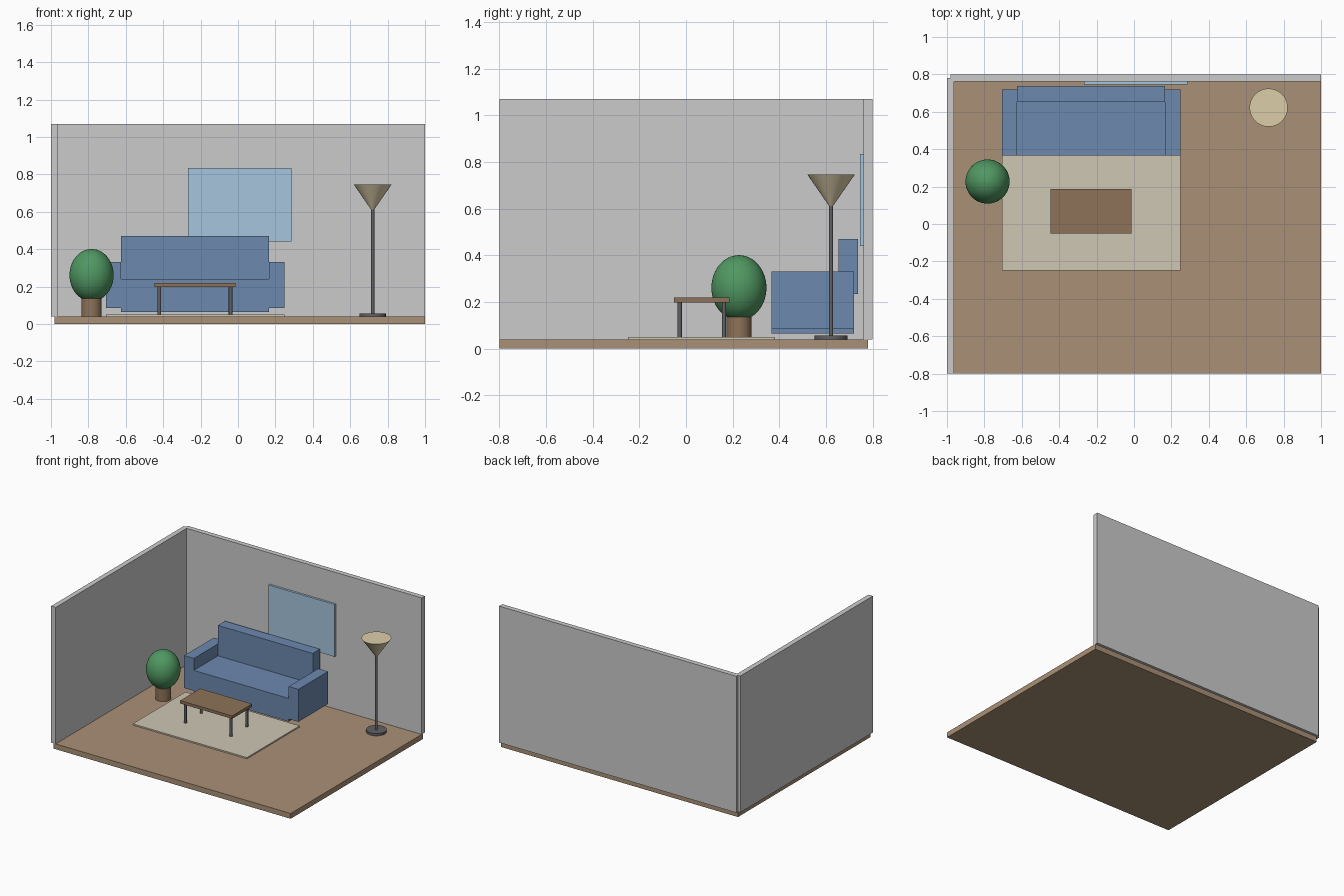
import bpy, math

if "Cube" in bpy.data.objects:
    bpy.data.objects.remove(bpy.data.objects["Cube"])


def material(name, r, g, b):
    m = bpy.data.materials.new(name)
    m.diffuse_color = (r, g, b, 1)
    m.use_nodes = True
    m.node_tree.nodes["Principled BSDF"].inputs["Base Color"].default_value = m.diffuse_color
    return m


WOOD_FLOOR = material("floor_wood", 0.40, 0.28, 0.18)
WALL = material("wall_paint", 0.55, 0.55, 0.57)
FABRIC = material("blue_fabric", 0.15, 0.25, 0.43)
GLASS = material("window_glass", 0.38, 0.56, 0.72)
RUG = material("rug_wool", 0.62, 0.57, 0.46)
WOOD = material("table_wood", 0.27, 0.17, 0.10)
METAL = material("dark_metal", 0.12, 0.12, 0.13)
LEAF = material("leaf", 0.08, 0.31, 0.12)
SHADE = material("lamp_shade", 0.72, 0.61, 0.40)


def box(name, x, y, z, mat):
    """Box from (min, max) ranges on each axis."""
    bpy.ops.mesh.primitive_cube_add(size=1, location=[sum(r) / 2 for r in (x, y, z)])
    o = bpy.context.object
    o.name = name
    o.scale = [r[1] - r[0] for r in (x, y, z)]
    bpy.ops.object.transform_apply(location=False, rotation=False, scale=True)
    o.data.materials.append(mat)
    return o


def round_part(name, x, y, z, r_bottom, r_top, mat, sides=48):
    """Upright cylinder or cone frustum over the z range."""
    bpy.ops.mesh.primitive_cone_add(vertices=sides, radius1=r_bottom, radius2=r_top,
                                    depth=z[1] - z[0], location=(x, y, sum(z) / 2))
    o = bpy.context.object
    o.name = name
    o.data.materials.append(mat)
    bpy.ops.object.shade_smooth_by_angle(angle=math.radians(35))
    return o


# Room shell: walls are centred on the floor edges
box("floor", (-0.98, 1.0), (-0.8, 0.78), (0, 0.04), WOOD_FLOOR)
box("back_wall", (-0.98, 1.0), (0.762, 0.8), (0.04, 1.07), WALL)
box("left_wall", (-1.0, -0.962), (-0.8, 0.78), (0.04, 1.07), WALL)
box("window", (-0.267, 0.285), (0.746, 0.77), (0.44, 0.835), GLASS)
box("rug", (-0.705, 0.248), (-0.248, 0.381), (0.04, 0.05), RUG)

# Sofa
SOFA_X, SEAT_HALF, ARM_HALF = -0.229, 0.396, 0.477
box("sofa_seat", (SOFA_X - SEAT_HALF, SOFA_X + SEAT_HALF), (0.366, 0.72), (0.064, 0.24), FABRIC)
box("sofa_back", (SOFA_X - SEAT_HALF, SOFA_X + SEAT_HALF), (0.653, 0.738), (0.235, 0.47), FABRIC)
for side, s in (("left", -1), ("right", 1)):
    xs = sorted((SOFA_X + s * SEAT_HALF, SOFA_X + s * ARM_HALF))
    box(side + "_sofa_arm", xs, (0.366, 0.72), (0.085, 0.33), FABRIC)

# Coffee table
TX, TY = -0.23, 0.068
box("table_top", (TX - 0.217, TX + 0.217), (TY - 0.119, TY + 0.119), (0.197, 0.219), WOOD)
for sx in (-1, 1):
    for sy in (-1, 1):
        round_part("table_leg", TX + sx * 0.19, TY + sy * 0.095, (0.049, 0.198),
                   0.0095, 0.0095, METAL, 24)

# Floor lamp
LX, LY = 0.72, 0.622
round_part("lamp_base", LX, LY, (0.04, 0.057), 0.07, 0.07, METAL)
round_part("lamp_pole", LX, LY, (0.055, 0.63), 0.009, 0.009, METAL, 24)
round_part("lamp_shade", LX, LY, (0.605, 0.747), 0.004, 0.102, SHADE)

# Potted plant
PX, PY = -0.783, 0.227
round_part("plant_pot", PX, PY, (0.04, 0.135), 0.054, 0.054, WOOD)
bpy.ops.mesh.primitive_uv_sphere_add(segments=48, ring_count=24, radius=1, location=(PX, PY, 0.261))
foliage = bpy.context.object
foliage.name = "foliage"
foliage.scale = (0.118, 0.118, 0.14)
bpy.ops.object.transform_apply(location=False, rotation=False, scale=True)
foliage.data.materials.append(LEAF)
bpy.ops.object.shade_smooth()
